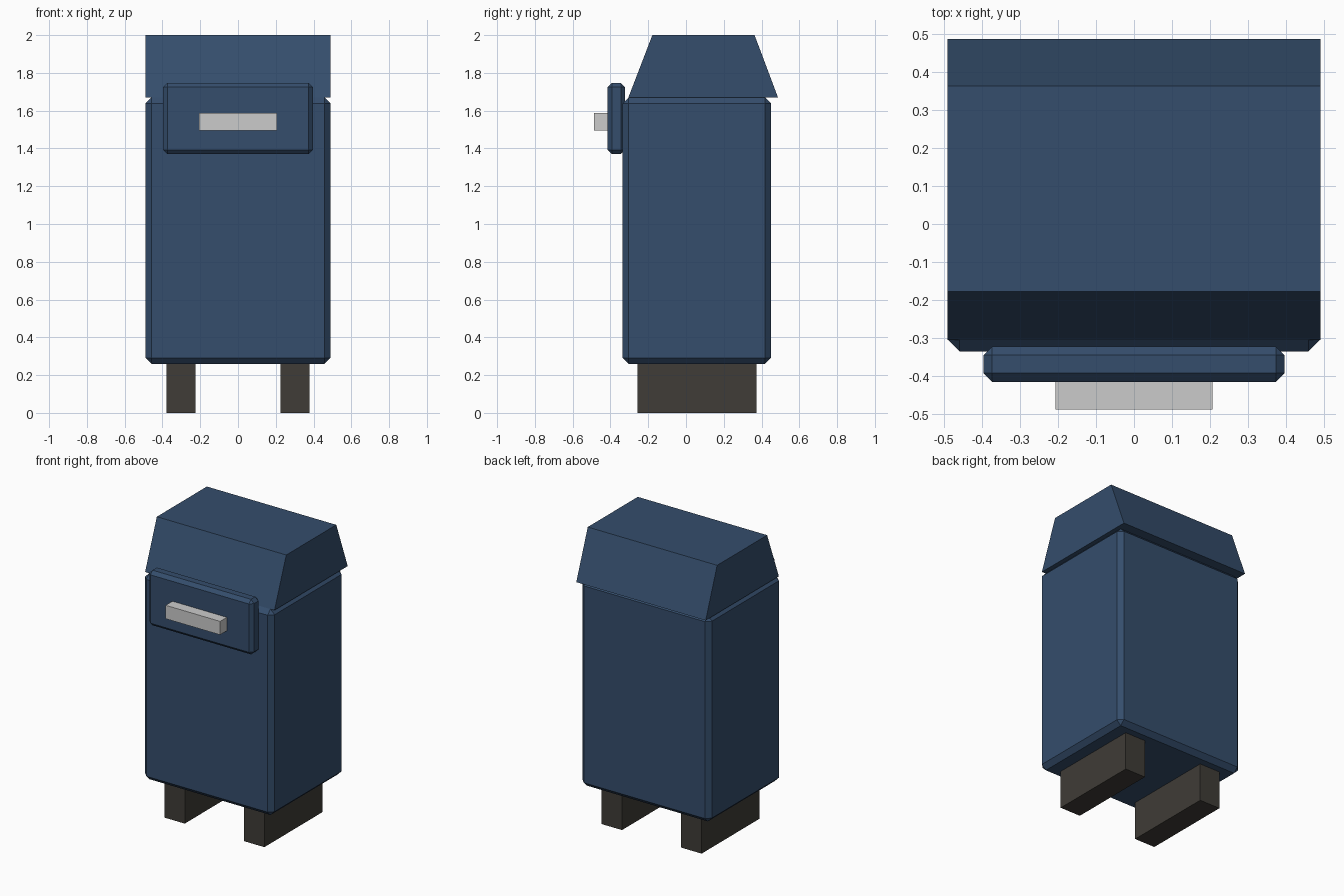
import bpy, bmesh

if "Cube" in bpy.data.objects:
    bpy.data.objects.remove(bpy.data.objects["Cube"])


def material(name, rgb):
    m = bpy.data.materials.new(name)
    m.diffuse_color = (*rgb, 1)
    m.use_nodes = True
    m.node_tree.nodes["Principled BSDF"].inputs["Base Color"].default_value = m.diffuse_color
    return m


BLUE = material("blue_paint", (0.035, 0.075, 0.15))
DARK = material("dark_feet", (0.05, 0.045, 0.038))


def finish(bm, name, mat):
    bmesh.ops.recalc_face_normals(bm, faces=bm.faces[:])
    me = bpy.data.meshes.new(name)
    bm.to_mesh(me)
    bm.free()
    ob = bpy.data.objects.new(name, me)
    bpy.context.collection.objects.link(ob)
    if mat:
        me.materials.append(mat)
    return ob


def box(name, xr, yr, zr, mat=None, bevel=0):
    """Box between the given ranges, optionally with a one-step chamfer."""
    bm = bmesh.new()
    bmesh.ops.create_cube(bm, size=1)
    for v in bm.verts:
        for i, (lo, hi) in enumerate((xr, yr, zr)):
            v.co[i] = hi if v.co[i] > 0 else lo
    ob = finish(bm, name, mat)
    if bevel:
        mod = ob.modifiers.new("chamfer", 'BEVEL')
        mod.width = bevel
        mod.segments = 1
    return ob


def prism(name, profile, half_width, mat):
    """Extrude a (y, z) side profile across x."""
    bm = bmesh.new()
    face = bm.faces.new([bm.verts.new((-half_width, y, z)) for y, z in profile])
    ext = bmesh.ops.extrude_face_region(bm, geom=[face], use_keep_orig=True)
    verts = [g for g in ext["geom"] if isinstance(g, bmesh.types.BMVert)]
    bmesh.ops.translate(bm, verts=verts, vec=(2 * half_width, 0, 0))
    return finish(bm, name, mat)


# Main body with chamfered edges
box("body", (-0.49, 0.49), (-0.335, 0.45), (0.26, 1.67), BLUE, 0.031)

# Sloped hood overhanging the back
prism("hood", [(-0.305, 1.67), (0.487, 1.67), (0.363, 2.0), (-0.178, 2.0)], 0.49, BLUE)

# Front flap and its handle
box("front_flap", (-0.396, 0.396), (-0.415, -0.322), (1.37, 1.747), BLUE, 0.023)
box("flap_handle", (-0.206, 0.206), (-0.488, -0.405), (1.496, 1.588))

# Two runner feet, mirrored left and right
for side, s in (("left", -1), ("right", 1)):
    box(f"{side}_foot", sorted((s * 0.224, s * 0.379)), (-0.256, 0.372), (0, 0.265), DARK)
